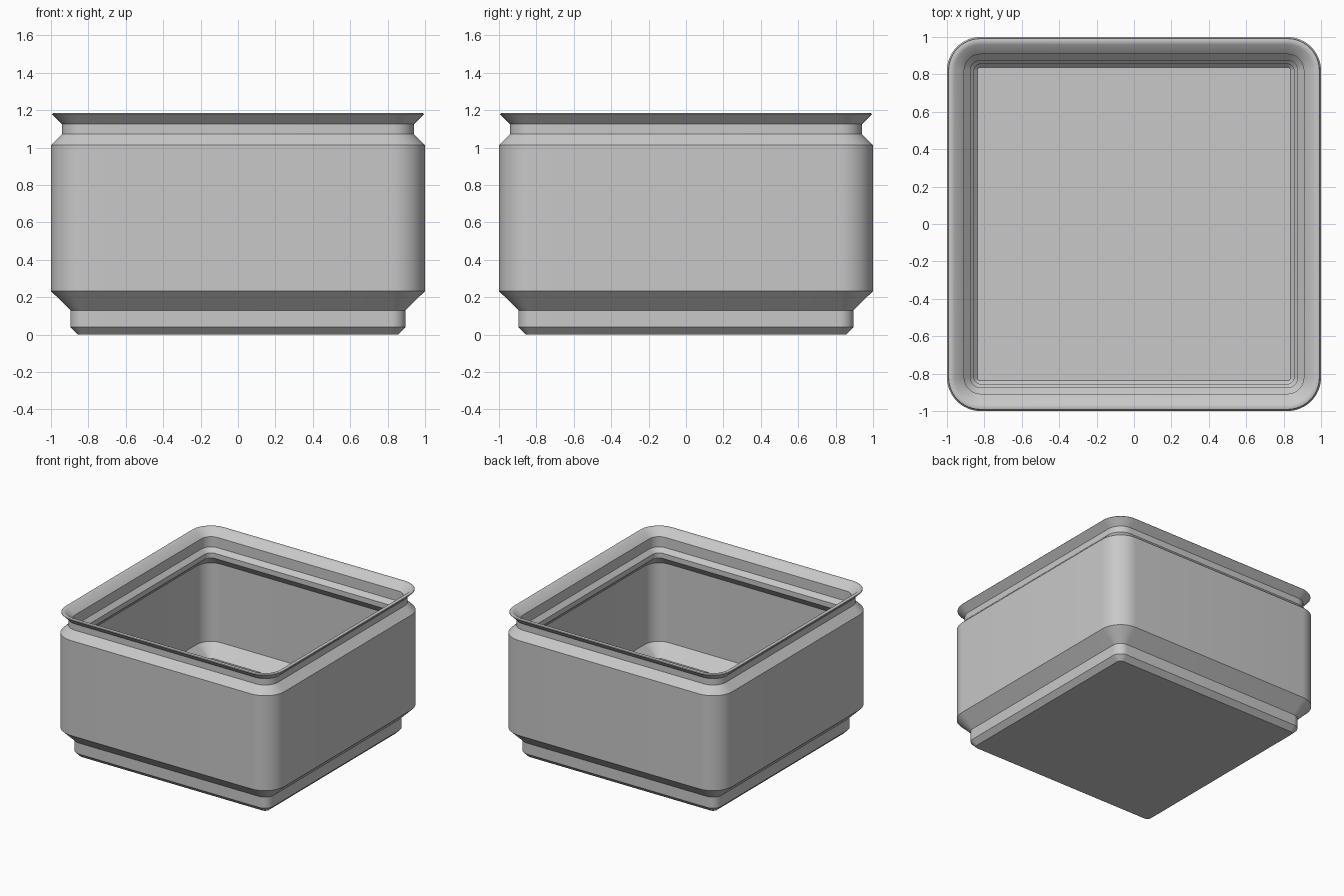
import bpy, bmesh, math

cube = bpy.data.objects.get("Cube")
if cube:
    bpy.data.objects.remove(cube, do_unlink=True)

CORNER = 0.82   # centre of every corner arc
STEPS = 12      # segments per corner

# Wall section as (half width, height), grouped by part
foot = [(0.855, 0), (0.895, 0.04), (0.895, 0.13)]
body = [(1.0, 0.233), (1.0, 1.013)]
lip_outside = [(0.94, 1.073), (0.94, 1.125)]
lip_edge = [(0.988, 1.173), (0.994, 1.179), (0.991, 1.183),
            (0.983, 1.185), (0.972, 1.184), (0.96, 1.18)]
lip_inside = [(0.908, 1.13), (0.908, 1.046), (0.875, 1.012), (0.875, 0.97)]
inner_wall = [(0.95, 0.895), (0.95, 0.25)]
inner_foot = [(0.855, 0.155), (0.855, 0.058), (0.838, 0.04)]
section = foot + body + lip_outside + lip_edge + lip_inside + inner_wall + inner_foot


def rounded_ring(bm, half, z):
    """Add a rounded square loop of vertices at one height."""
    radius = half - CORNER
    ring = []
    for quarter, (sx, sy) in enumerate([(1, 1), (-1, 1), (-1, -1), (1, -1)]):
        for i in range(STEPS + 1):
            a = math.pi / 2 * (quarter + i / STEPS)
            ring.append(bm.verts.new((sx * CORNER + radius * math.cos(a),
                                      sy * CORNER + radius * math.sin(a), z)))
    return ring


# Sweep the section round the square, then close the underside and floor
bm = bmesh.new()
rings = [rounded_ring(bm, half, z) for half, z in section]
for low, high in zip(rings, rings[1:]):
    n = len(low)
    for i in range(n):
        j = (i + 1) % n
        bm.faces.new((low[i], low[j], high[j], high[i]))
bm.faces.new(rings[0][::-1])
bm.faces.new(rings[-1])
bmesh.ops.recalc_face_normals(bm, faces=bm.faces)

mesh = bpy.data.meshes.new("stacking_bin")
bm.to_mesh(mesh)
bm.free()
bin_obj = bpy.data.objects.new("stacking_bin", mesh)
bpy.context.collection.objects.link(bin_obj)

# Plain grey plastic
grey = bpy.data.materials.new("light_grey")
grey.use_nodes = True
colour = (0.58, 0.58, 0.58, 1)
grey.diffuse_color = colour
grey.node_tree.nodes["Principled BSDF"].inputs["Base Color"].default_value = colour
mesh.materials.append(grey)

# Smooth corners, crisp chamfers
bpy.ops.object.select_all(action='DESELECT')
bin_obj.select_set(True)
bpy.context.view_layer.objects.active = bin_obj
bpy.ops.object.shade_smooth_by_angle(angle=math.radians(30))
